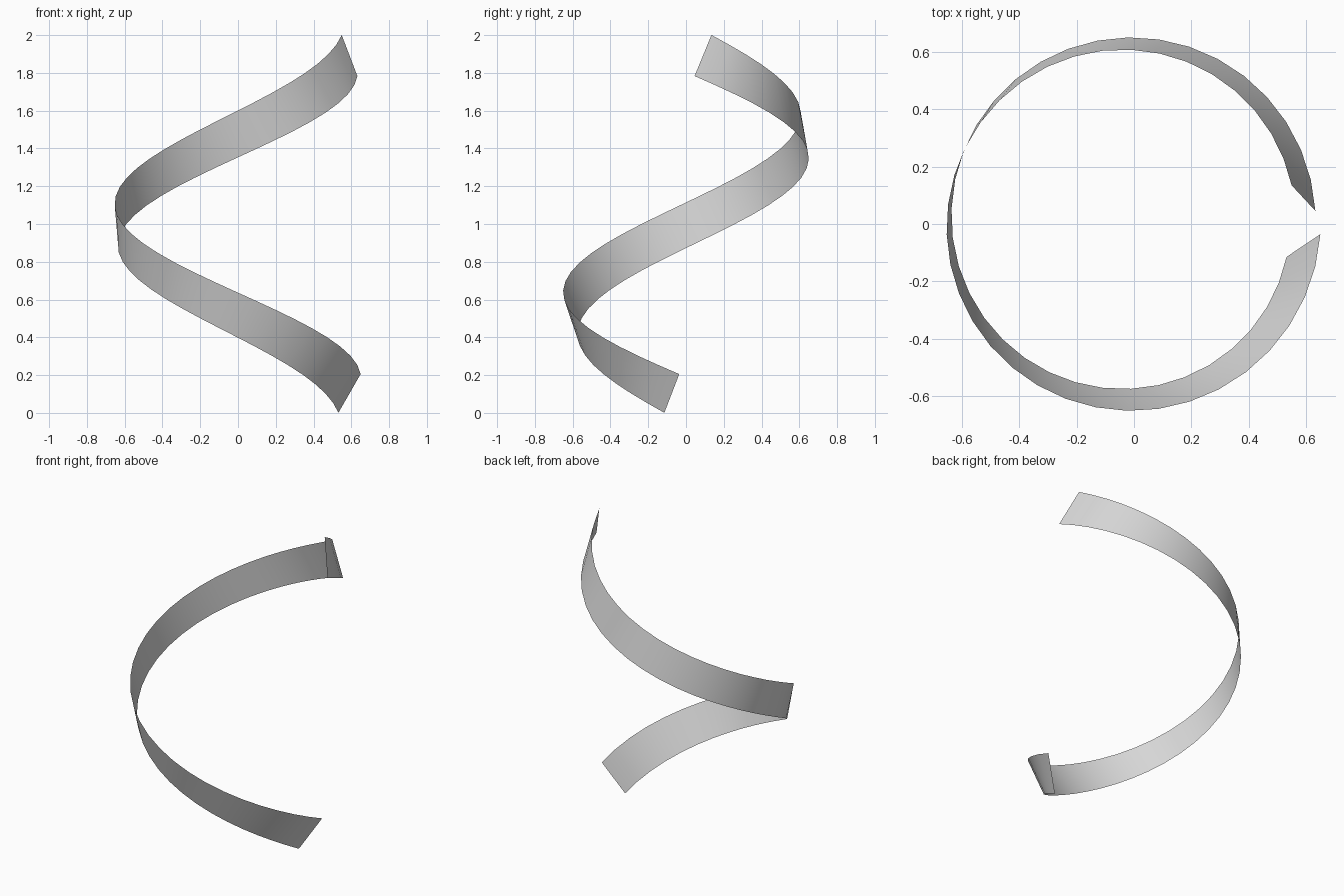
import bpy
import bmesh
from math import cos, sin, pi, radians
from mathutils import Vector

cube = bpy.data.objects.get("Cube")
if cube:
    bpy.data.objects.remove(cube, do_unlink=True)

# Single grey material
grey = bpy.data.materials.new("light_grey")
grey.use_nodes = True
colour = (0.7, 0.7, 0.7, 1.0)
grey.diffuse_color = colour
grey.node_tree.nodes["Principled BSDF"].inputs["Base Color"].default_value = colour

SEGMENTS = 36
RADIUS = 0.62
SLOPE = radians(24.6)
Z_START, Z_END = 0.103, 1.892
CENTRE = Vector((-0.024, 0.008, 0))


def ribbon_edges(t):
    """Lower and upper edge points of the ribbon at fraction t of its length."""
    angle = radians(-7.7 - 344.7 * t)
    radial = Vector((cos(angle), sin(angle), 0))
    sideways = Vector((-sin(angle), cos(angle), 0))
    middle = CENTRE + radial * RADIUS
    middle.z = Z_START + (Z_END - Z_START) * t
    # The ribbon leans outward at the bottom and inward at the top
    tilt = radians(4.4 + 20.8 * cos(pi * t))
    across = Vector((0, 0, cos(SLOPE))) + sideways * sin(SLOPE)
    across = across * cos(tilt) + radial * sin(tilt)
    half = (0.218 + 0.031 * (2 * t - 1) ** 2) / 2
    return middle - across * half, middle + across * half


# Spiral ribbon: one open strip making a single turn
bm = bmesh.new()
rows = [[bm.verts.new(p) for p in ribbon_edges(i / SEGMENTS)]
        for i in range(SEGMENTS + 1)]
for (a, b), (c, d) in zip(rows, rows[1:]):
    bm.faces.new((a, b, d, c)).smooth = True
mesh = bpy.data.meshes.new("spiral_ribbon")
bm.to_mesh(mesh)
bm.free()
mesh.materials.append(grey)
ribbon = bpy.data.objects.new("spiral_ribbon", mesh)
bpy.context.collection.objects.link(ribbon)
